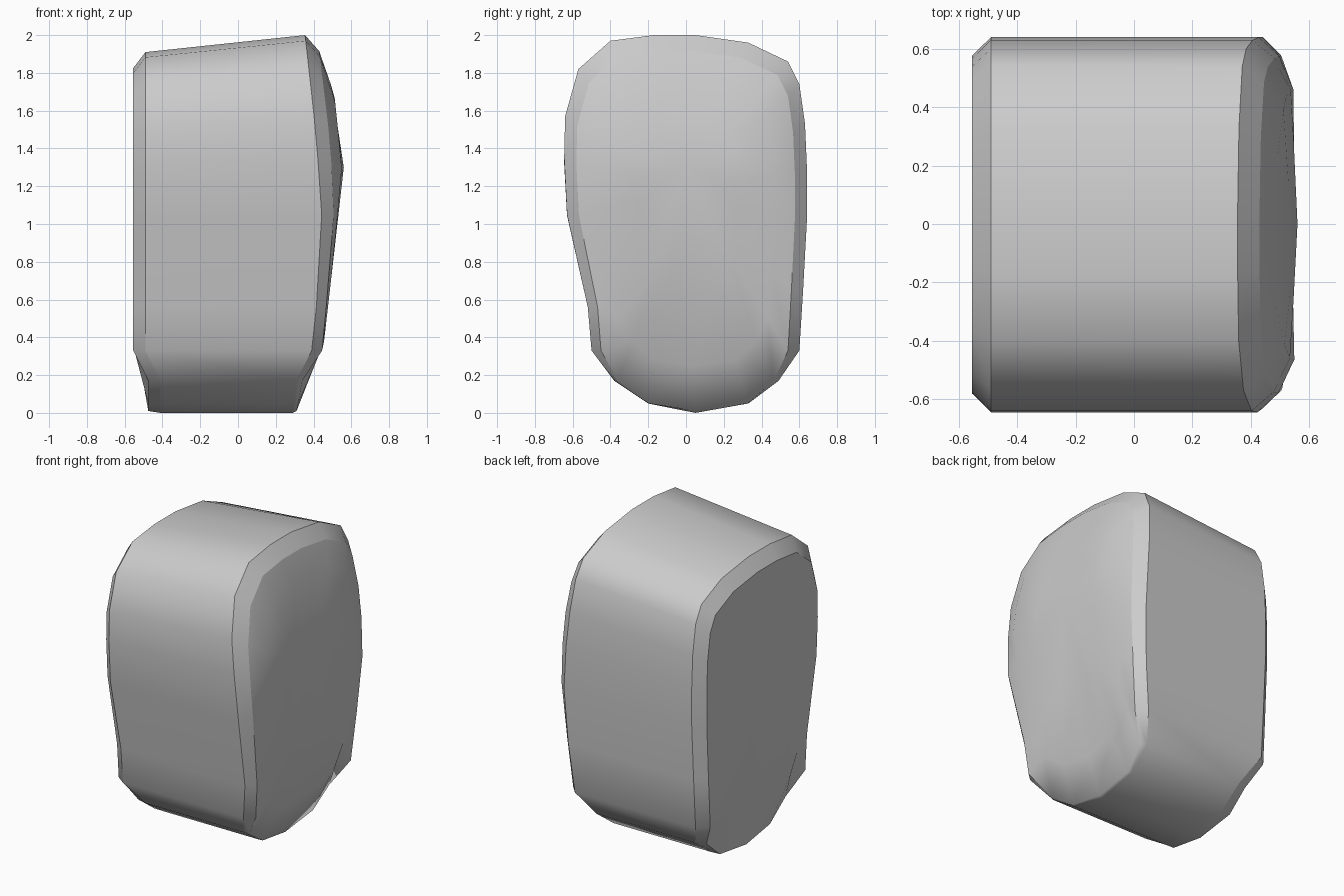
import bpy, bmesh

if "Cube" in bpy.data.objects:
    bpy.data.objects.remove(bpy.data.objects["Cube"])

# side profile (y, z), counter-clockwise from the bottom
PROFILE = [(0.05, 0.0), (0.33, 0.05), (0.49, 0.17), (0.60, 0.33), (0.62, 0.65), (0.64, 1.02),
           (0.64, 1.30), (0.63, 1.53), (0.60, 1.74), (0.54, 1.86), (0.33, 1.96), (0.05, 2.0),
           (-0.17, 2.0), (-0.40, 1.97), (-0.57, 1.82), (-0.64, 1.57), (-0.645, 1.35),
           (-0.63, 1.05), (-0.52, 0.56), (-0.50, 0.33), (-0.38, 0.17), (-0.20, 0.05)]

# x position by height for each loop
L_CAP = [(0, -0.475), (0.17, -0.475), (0.33, -0.555), (2, -0.555)]
L_RIM = [(0, -0.41), (0.17, -0.41), (0.33, -0.49), (2, -0.49)]
R_RIM = [(0, 0.29), (0.17, 0.31), (0.33, 0.39), (0.7, 0.43), (1.1, 0.445), (1.6, 0.40), (2, 0.355)]
R_CAP = [(0, 0.31), (0.17, 0.34), (0.33, 0.445), (0.8, 0.49), (1.1, 0.51), (1.5, 0.485), (2, 0.43)]
DOME = [(0, 0.31), (0.17, 0.345), (0.33, 0.45), (0.9, 0.515), (1.33, 0.55), (1.75, 0.51), (2, 0.43)]


def lerp(table, z):
    for (a, xa), (b, xb) in zip(table, table[1:]):
        if z <= b:
            return xa + (xb - xa) * max(0, z - a) / (b - a)
    return table[-1][1]


def loop(bm, xs, inset=0.0, top=1.0, scale=1.0):
    ring = []
    for y, z in PROFILE:
        h = 1.2 + (z - 1.2) * scale
        x = lerp(xs, h)
        k = min(1, z / 0.33)
        y2 = y * scale * (1 - inset * k)
        if h > 1:
            h = 1 + (h - 1) * (top - inset * 0.85)
        elif z < 0.01 and inset:
            h += 0.01
        ring.append(bm.verts.new((x, y2, h)))
    return ring


bm = bmesh.new()
loops = [loop(bm, L_CAP, 0.1, 0.91, 0.5), loop(bm, L_CAP, 0.1, 0.91, 0.82),
         loop(bm, L_CAP, 0.1, 0.91), loop(bm, L_RIM, 0, 0.91),
         loop(bm, R_RIM), loop(bm, R_CAP, 0.1),
         loop(bm, DOME, 0.1, 1, 0.8), loop(bm, DOME, 0.1, 1, 0.45)]
n = len(PROFILE)
for a, b in zip(loops, loops[1:]):
    for i in range(n):
        j = (i + 1) % n
        bm.faces.new((a[i], a[j], b[j], b[i]))

# close both ends with fans
for ring, x, z in ((loops[0], -0.555, 1.15), (loops[-1], 0.56, 1.3)):
    c = bm.verts.new((x, 0, z))
    for i in range(n):
        bm.faces.new((ring[i], ring[(i + 1) % n], c))
bmesh.ops.recalc_face_normals(bm, faces=bm.faces)

# smooth surface with crisp rim edges, fading out at the foot
for f in bm.faces:
    f.smooth = True
for ring in loops[2:6]:
    for i in range(n):
        a, b = ring[i], ring[(i + 1) % n]
        if max(a.co.z, b.co.z) > 0.3 or ring in loops[2:4]:
            bm.edges.get((a, b)).smooth = False

mesh = bpy.data.meshes.new("body_block")
bm.to_mesh(mesh)
bm.free()
body = bpy.data.objects.new("body_block", mesh)
bpy.context.collection.objects.link(body)
